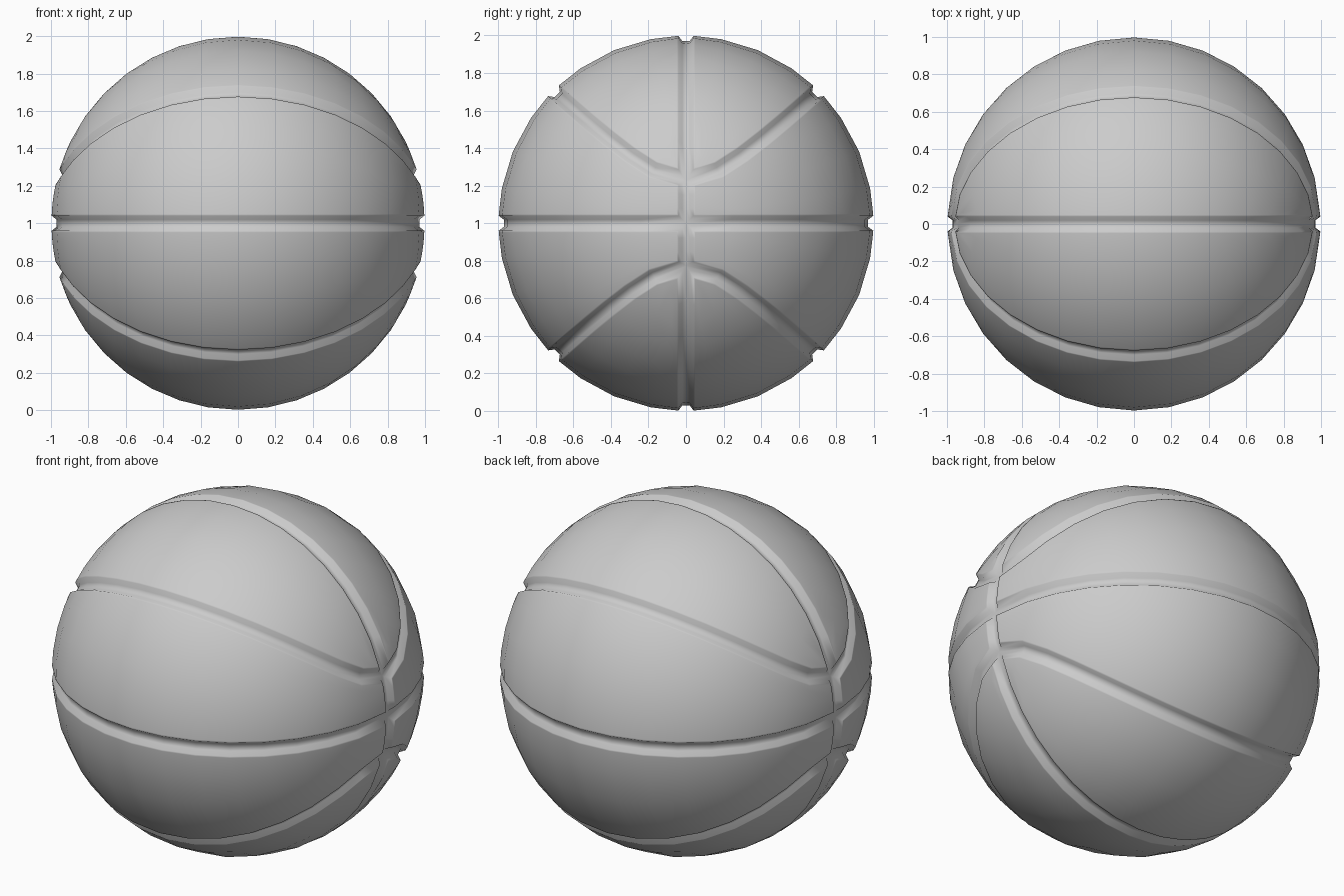
import bpy, bmesh
from math import sin, cos, sqrt, radians
from mathutils import Vector

if "Cube" in bpy.data.objects:
    bpy.data.objects.remove(bpy.data.objects["Cube"])

R, LOW = 0.998, 0.970      # ball surface and groove floor radius
K2 = 0.945                 # squared x where the curved seam crosses y = 0
K_ANGLE = 76.4             # that crossing, in degrees from the pole
COLS, ROWS = 8, 4

bm = bmesh.new()
cache = {}


def vert(p):
    key = tuple(round(c, 4) + 0.0 for c in p)
    if key not in cache:
        cache[key] = bm.verts.new(p)
    return cache[key]


def angle(i):
    a = min(abs(i) * 10.8, 90) if abs(i) < COLS else 90
    return a if i >= 0 else -a


# The three kinds of seam, one point per column
def equator(i):
    a = radians(angle(i))
    return Vector((sin(a), cos(a), 0))


def curved_seam(i):
    a = radians(angle(i))
    x, y = sqrt(K2) * sin(a), sqrt(0.5) * cos(a)
    return Vector((x, y, sqrt(1 - x * x - y * y)))


def meridian(i):
    a = radians(angle(i) / 90 * K_ANGLE)
    if abs(i) == COLS:
        return curved_seam(i)
    return Vector((sin(a), 0, cos(a)))


# Panel spanned between two seams, mirrored by the signs
def panel(seam_a, seam_b, sy, sz):
    grid = []
    for i in range(-COLS, COLS + 1):
        a, b = seam_a(i), seam_b(i)
        m = max(0.25, min(0.42, 0.08 / max((b - a).length, 1e-6)))
        col = []
        for t in (0, m, 0.5, 1 - m, 1):
            p = a.lerp(b, t).normalized()
            col.append(vert((p.x, p.y * sy, p.z * sz)))
        grid.append(col)
    faces = []
    for c0, c1 in zip(grid, grid[1:]):
        for k in range(ROWS):
            quad = list(dict.fromkeys((c0[k], c1[k], c1[k + 1], c0[k + 1])))
            if len(quad) > 2:
                faces.append(bm.faces.new(quad))
    return faces


panels = [panel(a, b, sy, sz)
          for a, b in ((equator, curved_seam), (meridian, curved_seam))
          for sy in (1, -1) for sz in (1, -1)]
bmesh.ops.recalc_face_normals(bm, faces=bm.faces)

# Grooves: floor strip, sloped wall, then a support loop on each panel
floor_faces = []
for faces in panels:
    for n, width in enumerate((0.020, 0.020, 0.009)):
        ring = bmesh.ops.inset_region(bm, faces=faces, thickness=width,
                                      use_boundary=True, use_even_offset=True)
        if n == 0:
            floor_faces += ring["faces"]

floor = {v for f in floor_faces for v in f.verts}
for v in bm.verts:
    v.co = v.co.normalized() * (LOW if v in floor else R)
for f in bm.faces:
    f.smooth = True

mesh = bpy.data.meshes.new("ball")
bm.to_mesh(mesh)
bm.free()
ball = bpy.data.objects.new("ball", mesh)
ball.location.z = 1
bpy.context.collection.objects.link(ball)
